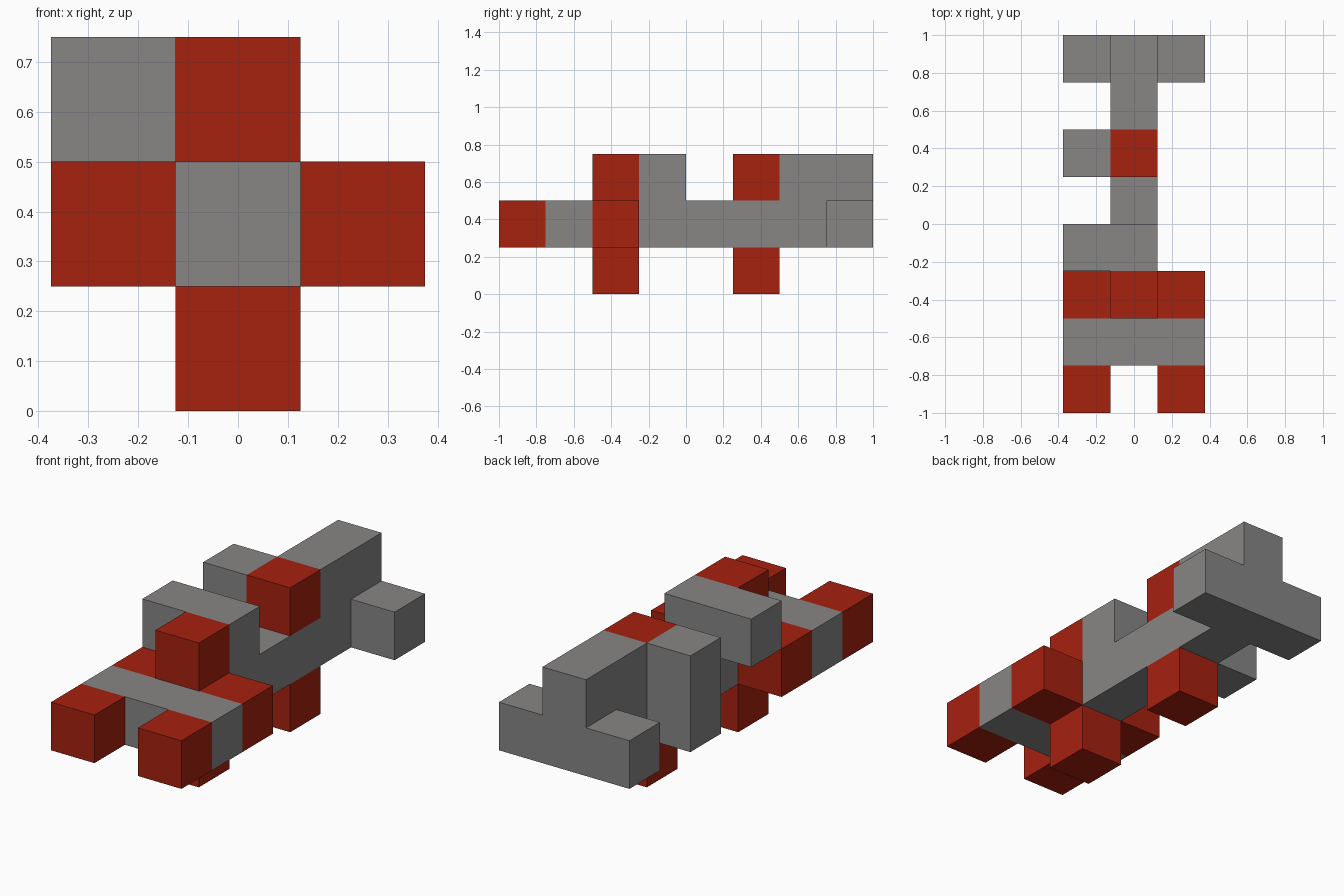
import bpy
from mathutils import Vector

CELL = 0.25  # edge of one building block

default = bpy.data.objects.get("Cube")
if default:
    bpy.data.objects.remove(default, do_unlink=True)


def make_material(name, rgb):
    mat = bpy.data.materials.new(name)
    mat.use_nodes = True
    color = (*rgb, 1)
    mat.diffuse_color = color
    mat.node_tree.nodes["Principled BSDF"].inputs["Base Color"].default_value = color
    return mat


grey = make_material("grey", (0.246, 0.235, 0.235))
red = make_material("red", (0.381, 0.015, 0.0045))


def block(name, mat, start, size=(1, 1, 1)):
    """Box from a start cell (x -1..1, y 0..7, z 0..2), spanning size cells."""
    size = Vector(size)
    corner = Vector(start) - Vector((0.5, 4, 0))
    bpy.ops.mesh.primitive_cube_add(size=1, location=(corner + size / 2) * CELL)
    obj = bpy.context.object
    obj.name = obj.data.name = name
    for vert in obj.data.vertices:
        vert.co *= size * CELL
    obj.data.materials.append(mat)
    return obj


# Central body and front crossbar
block("body", grey, (0, 2, 1), (1, 6, 1))
block("front_crossbar", grey, (-1, 1, 1), (3, 1, 1))

# Paired parts on both sides
for side, x in (("right", -1), ("left", 1)):
    block(side + "_front_prong", red, (x, 0, 1))
    block(side + "_shoulder", red, (x, 2, 1))
    block(side + "_tail_arm", grey, (x, 7, 1))

# Red blocks above and below the body
for place, y in (("front", 2), ("rear", 5)):
    block(place + "_foot", red, (0, y, 0))
    block(place + "_top_block", red, (0, y, 2))

# Raised tail and the one-sided grey parts
block("tail_ridge", grey, (0, 6, 2), (1, 2, 1))
block("top_bar", grey, (-1, 3, 2), (2, 1, 1))
block("right_side_post", grey, (-1, 5, 1), (1, 1, 2))
